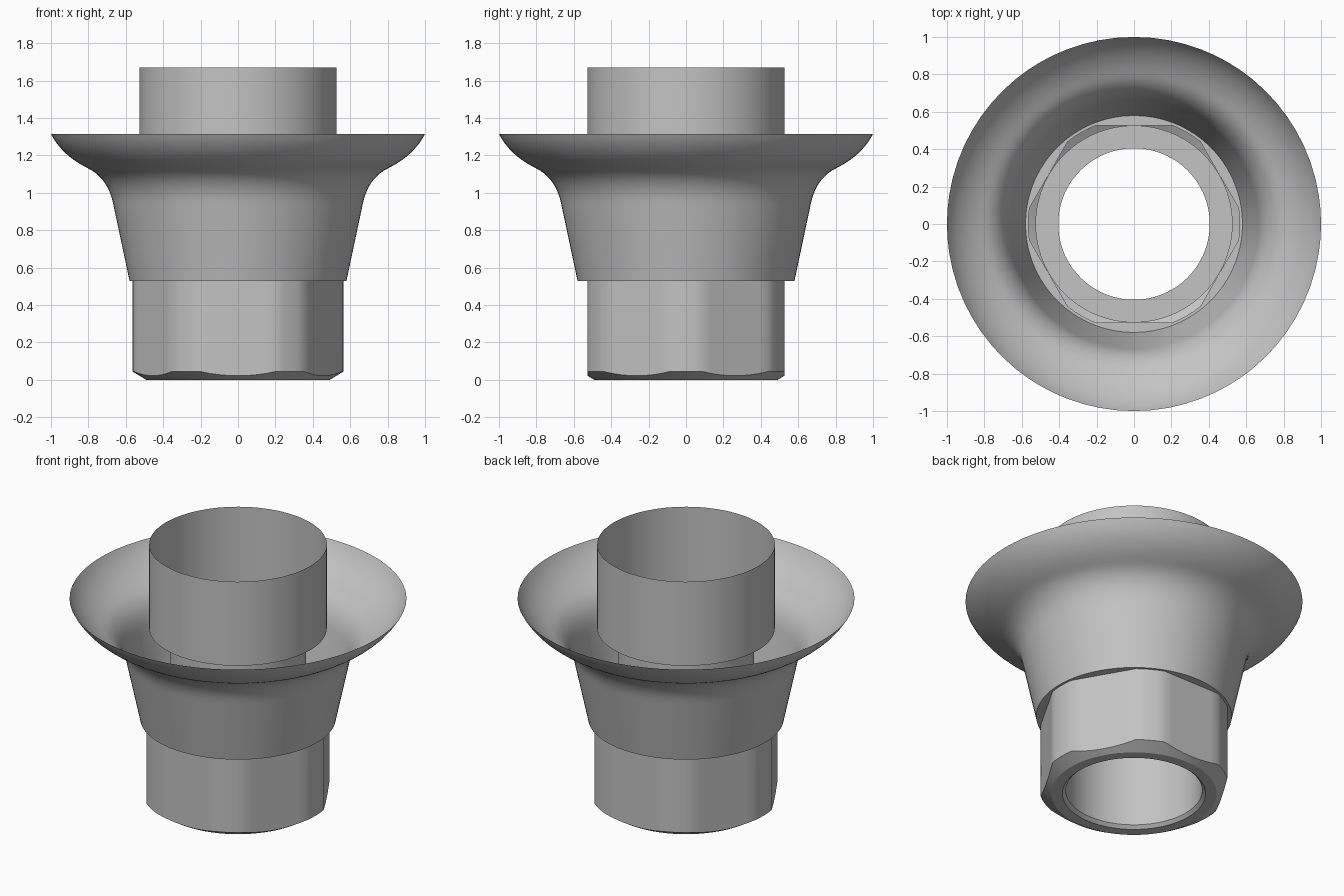
import bpy, bmesh, math
from mathutils import Vector
from mathutils.geometry import interpolate_bezier

default = bpy.data.objects.get("Cube")
if default:
    bpy.data.objects.remove(default, do_unlink=True)

grey = bpy.data.materials.new("plain grey")
grey.use_nodes = True
grey.diffuse_color = (0.55, 0.55, 0.55, 1)
grey.node_tree.nodes["Principled BSDF"].inputs["Base Color"].default_value = (0.55, 0.55, 0.55, 1)

FLAT = 0.527        # distance from axis to each hexagon flat
CORNER = 0.565      # radius of the rounded hexagon corners
FOOT = 0.49         # radius where the lower chamfer starts
BORE = 0.405
HALF = math.acos(FLAT / CORNER)     # half angle covered by one flat

# One shared set of directions, so the hexagon corners are exact and all joints meet
angles = []         # (direction, offset from the middle of its flat)
for side in range(6):
    middle = math.radians(30 + 60 * side)
    gap = math.radians(60) - 2 * HALF
    offsets = [-HALF + 2 * HALF * i / 8 for i in range(8)]
    offsets += [HALF + gap * i / 4 for i in range(4)]
    angles += [(middle + o, o) for o in offsets]


def circle(r, z):
    return lambda off: (r, z)


def hex_radius(off):
    return min(CORNER, FLAT / math.cos(off))


def hex_ring(z):
    return lambda off: (hex_radius(off), z)


def chamfer_ring(off):
    r = hex_radius(off)
    return r, 0.6 * (r - FOOT)


def loft(name, rings):
    """Sheet of quads through a list of rings, smooth with sharp edges kept."""
    bm = bmesh.new()
    loops = []
    for ring in rings:
        loop = []
        for a, off in angles:
            r, z = ring(off)
            loop.append(bm.verts.new((r * math.cos(a), r * math.sin(a), z)))
        loops.append(loop)
    n = len(angles)
    for low, high in zip(loops, loops[1:]):
        for i in range(n):
            j = (i + 1) % n
            bm.faces.new((low[i], low[j], high[j], high[i]))
    mesh = bpy.data.meshes.new(name)
    bm.to_mesh(mesh)
    bm.free()
    mesh.materials.append(grey)
    obj = bpy.data.objects.new(name, mesh)
    bpy.context.collection.objects.link(obj)
    bpy.ops.object.select_all(action='DESELECT')
    obj.select_set(True)
    bpy.context.view_layer.objects.active = obj
    bpy.ops.object.shade_smooth_by_angle(angle=math.radians(30))
    return obj


# Upper sleeve with its inner ledge
loft("upper_sleeve", [circle(BORE, 1.12), circle(FLAT, 1.12), circle(FLAT, 1.67)])

# Bore running down to the foot
loft("inner_tube", [circle(BORE, 0.02), circle(BORE, 1.12)])

# Hexagonal foot with rounded corners and scalloped chamfer
loft("hexagonal_foot", [circle(BORE, 0.02), circle(0.425, 0), circle(FOOT, 0),
                        chamfer_ring, hex_ring(0.53)])

# Flared collar: shoulder, straight taper, then an S curve out to the rim
neck = [Vector(p) for p in ((0.665, 0.93), (0.683, 1.03), (0.73, 1.095), (0.80, 1.13))]
bowl = [Vector(p) for p in ((0.80, 1.13), (0.89, 1.175), (0.96, 1.235), (1.0, 1.315))]
curve = interpolate_bezier(*neck, 11) + interpolate_bezier(*bowl, 11)[1:]
loft("flared_collar", [hex_ring(0.53), circle(0.58, 0.53)]
     + [circle(p[0], p[1]) for p in curve])
